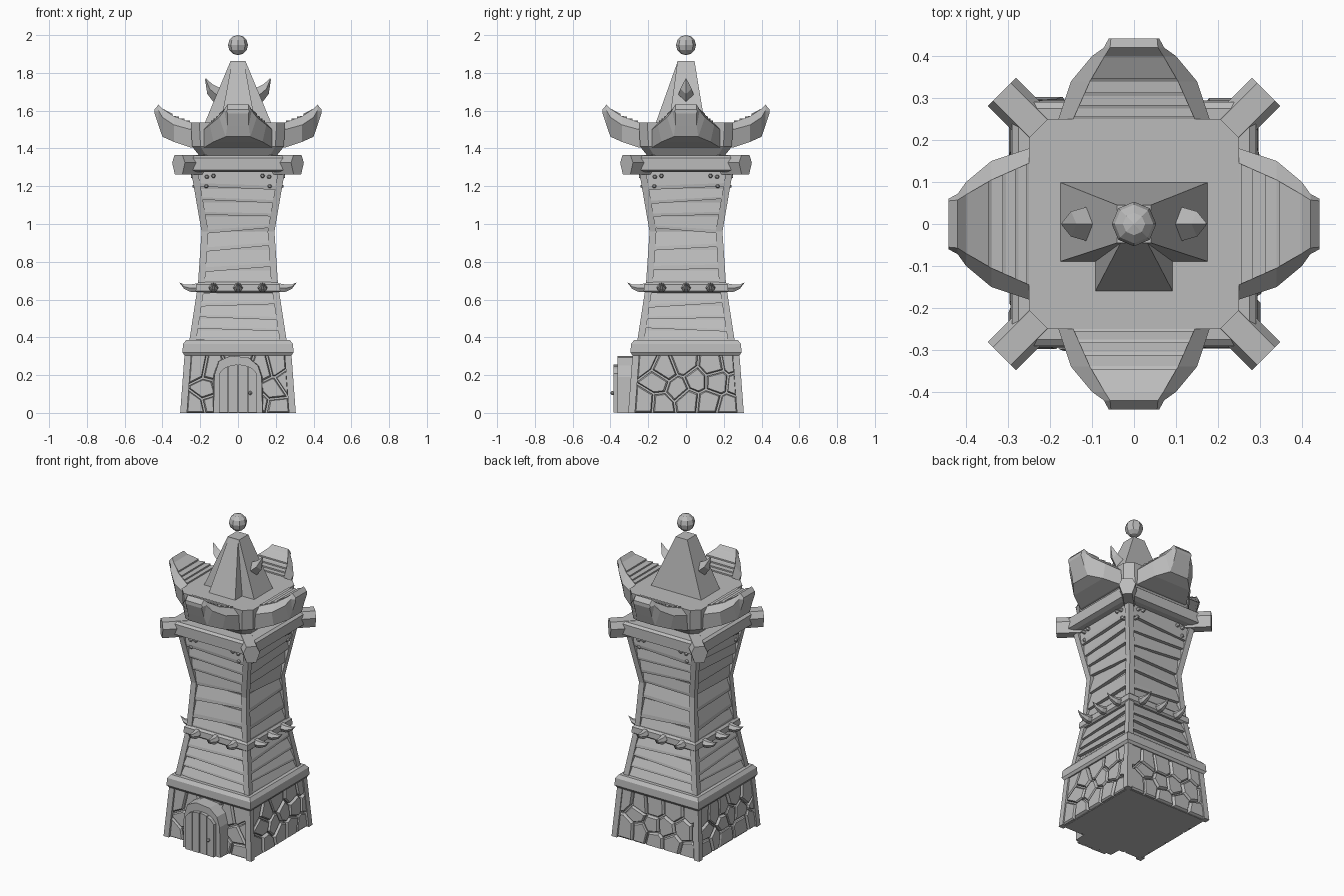
import bpy, bmesh, math, random
from mathutils import Matrix, Vector

if "Cube" in bpy.data.objects:
    bpy.data.objects.remove(bpy.data.objects["Cube"])

random.seed(7)
grey = bpy.data.materials.new("weathered_grey")
grey.diffuse_color = (0.5, 0.5, 0.5, 1)
grey.use_nodes = True
grey.node_tree.nodes["Principled BSDF"].inputs["Base Color"].default_value = grey.diffuse_color


def part(name, solids, copies=1):
    """Each solid is a list of rings lofted together; copies are turned about z."""
    bm = bmesh.new()
    for k in range(copies):
        turn = Matrix.Rotation(k * 2 * math.pi / copies, 3, 'Z')
        for rings in solids:
            rows = [[bm.verts.new(turn @ Vector(p)) for p in r] for r in rings]
            n = len(rows[0])
            for a, b in zip(rows, rows[1:]):
                for i in range(n):
                    j = (i + 1) % n
                    bm.faces.new((a[i], a[j], b[j], b[i]))
            bm.faces.new(rows[0][::-1])
            bm.faces.new(rows[-1])
    bmesh.ops.recalc_face_normals(bm, faces=bm.faces)
    me = bpy.data.meshes.new(name)
    bm.to_mesh(me)
    bm.free()
    me.materials.append(grey)
    ob = bpy.data.objects.new(name, me)
    bpy.context.collection.objects.link(ob)
    return ob


def rect(x0, x1, y0, y1, z):
    return [(x0, y0, z), (x1, y0, z), (x1, y1, z), (x0, y1, z)]


def square(h, z):
    return rect(-h, h, -h, h, z)


def chamfered(h, z, c=0.045):
    s = h - c
    return [(-s, -h, z), (s, -h, z), (h, -s, z), (h, s, z),
            (s, h, z), (-s, h, z), (-h, s, z), (-h, -s, z)]


def ball(name, r, loc, seg=8, rings=6):
    bpy.ops.mesh.primitive_uv_sphere_add(segments=seg, ring_count=rings, radius=r, location=loc)
    bpy.context.object.name = name
    bpy.context.object.data.materials.append(grey)


PROFILE = [(0, .306), (.31, .283), (.38, .258), (.68, .212), (.96, .193), (1.29, .25)]


def hw(z):
    """Half width of the tower at a height."""
    for (z0, a), (z1, b) in zip(PROFILE, PROFILE[1:]):
        if z <= z1:
            return a + (b - a) * (z - z0) / (z1 - z0)
    return PROFILE[-1][1]


# Tower core and corner posts
part("tower_core", [[square(h - .026, z) for z, h in PROFILE]])
part("corner_post", [[rect(h - .036, h, -h, -h + .036, z) for z, h in PROFILE]], 4)


# Stone base: irregular cells cut by the halfway lines between jittered seeds
def clip(poly, mid, n):
    out = []
    for a, b in zip(poly, poly[1:] + poly[:1]):
        da, db = (a - mid).dot(n), (b - mid).dot(n)
        if da <= 0:
            out.append(a)
        if da * db < 0:
            out.append(a + (b - a) * (da / (da - db)))
    return out


for k in range(4):
    seeds = [Vector((-.22 + .11 * i + (.05 if j % 2 else 0) + random.uniform(-.03, .03),
                     .05 + .1 * j + random.uniform(-.03, .03))) for i in range(5) for j in range(3)]
    stones = []
    turn = Matrix.Rotation(k * math.pi / 2, 3, 'Z')
    for s in seeds:
        cell = [Vector(p) for p in ((-.27, .002), (.27, .002), (.248, .312), (-.248, .312))]
        for t in seeds:
            if t != s:
                n = (t - s).normalized()
                cell = clip(cell, (s + t) / 2 - n * .005, n)
        if len(cell) < 3:
            continue
        c = sum(cell, Vector((0, 0))) / len(cell)
        out = random.uniform(.002, .01)
        stones.append([[turn @ Vector((p.x, -hw(p.y) + d, p.y)) for p in
                        [c + (q - c) * f for q in cell]]
                       for d, f in ((.03, 1), (.014, 1), (out, .88))])
    part("base_stones", stones)

# Horizontal wall planks, tilted at random, lower edge sticking out
edges = [.375, .44, .5, .57, .645, .685, .76, .87, .965, 1.045, 1.12, 1.19, 1.285]
for k in range(4):
    turn = Matrix.Rotation(k * math.pi / 2, 3, 'Z')
    planks = []
    for z0, z1 in zip(edges, edges[1:]):
        tilt = random.uniform(-.016, .016)
        rings = []
        for f, d in ((0, .004), (.2, .005), (.93, .021)):
            ring = []
            for sx, back in ((-1, 0), (1, 0), (1, 1), (-1, 1)):
                z = z0 + (z1 - z0) * f + sx * tilt * (1 - f)
                h = hw(z)
                ring.append(turn @ Vector((sx * (h - .034), -h + (.04 if back else d), z)))
            rings.append(ring)
        planks.append(rings)
    part("wall_planks", planks)

# Trim bands and the upper beam ring
part("lower_trim", [[square(.284, .305), square(.294, .32), square(.291, .365), square(.275, .385)]])
part("spike_band", [[square(.212, .635), square(.224, .645), square(.222, .68), square(.21, .692)]])
part("upper_beam_ring", [[square(.262, 1.275), square(.29, 1.285), square(.29, 1.35), square(.275, 1.362)]])

# Curved spikes, three on each side
spikes = []
for x in (-.13, 0, .13):
    spikes.append([[(x + r * math.cos(a * math.pi / 3), -d, z + r * math.sin(a * math.pi / 3))
                    for a in range(6)]
                   for d, z, r in ((.20, .664, .028), (.25, .66, .023), (.285, .668, .013), (.31, .69, .001))])
part("band_spikes", spikes, 4)

# Diagonal beam ends under the roof
s = math.sqrt(.5)
section = [(-.048, 1.325), (-.03, 1.364), (.03, 1.364), (.048, 1.325), (.028, 1.262), (-.028, 1.262)]
part("diagonal_beams", [[[((d + u) * s, (d - u) * s, z) for u, z in section] for d in (.2, .445)]], 4)

# Studs at the top corners of the walls
studs = []
for sx in (-1, 1):
    for x, z in ((.165, 1.25), (.168, 1.2), (.13, 1.255)):
        studs.append([[(sx * x + r * math.cos(a * math.pi / 3), -hw(z) + d, z + r * math.sin(a * math.pi / 3))
                       for a in range(6)] for d, r in ((.03, .012), (.003, .012), (-.006, .006))])
part("wall_studs", studs, 4)

# Roof block with cut corners
part("roof_block", [[chamfered(.18, 1.33, .03), chamfered(.243, 1.41), chamfered(.25, 1.538)]])

# Upturned eaves: distance, then half width and height of top, middle and bottom
eave = [(.20, .15, 1.53, .185, 1.5, .185, 1.40), (.25, .145, 1.538, .18, 1.5, .18, 1.405),
        (.34, .105, 1.57, .15, 1.525, .13, 1.435), (.40, .07, 1.61, .10, 1.565, .065, 1.462),
        (.42, .057, 1.632, .072, 1.6, .057, 1.52), (.442, .055, 1.607, .06, 1.597, .055, 1.585)]
rings = []
for d, wt, zt, wm, zm, wb, zb in eave:
    rings.append([(-wt, -d, zt), (wt, -d, zt), (wm, -d, zm), (wb, -d, zb), (-wb, -d, zb), (-wm, -d, zm)])
part("upturned_eaves", [rings], 4)

# Thin overlapping boards on top of the eaves
boards = []
for d0, d1 in ((.255, .275), (.282, .305), (.312, .338), (.346, .395)):
    def top(d):
        for a, b in zip(eave, eave[1:]):
            if d <= b[0]:
                f = (d - a[0]) / (b[0] - a[0])
                return a[1] + (b[1] - a[1]) * f, a[2] + (b[2] - a[2]) * f
    (w0, za), (w1, zb) = top(d0), top(d1)
    boards.append([[(-w0, -d0, za + e), (w0, -d0, za + e), (w1, -d1, zb + g), (-w1, -d1, zb + g)]
                   for e, g in ((-.01, -.01), (.009, .002))])
part("eave_boards", boards, 4)

# Spire with a front wing, side horns and a floating ball
part("spire", [[rect(-.178, .178, -.09, .1, 1.53), rect(-.04, .04, -.045, .045, 1.862)],
               [rect(-.093, .093, -.162, 0, 1.53), rect(-.032, .032, -.045, 0, 1.858)]])
horn = [(.07, 1.67, .036, .035), (.115, 1.685, .04, .036), (.15, 1.715, .03, .026), (.172, 1.768, .003, .004)]
part("spire_horns", [[[(x, -w, z), (x + h * .5, 0, z - h), (x, w, z), (x - h * .5, 0, z + h)]
                      for x, z, w, h in horn]], 2)
ball("spire_ball", .053, (0, 0, 1.947))

# Doorway surround, plank door and handle
arch = [(-.13, 0), (.13, 0), (.125, .19), (.105, .25), (.055, .293), (-.04, .302), (-.1, .275), (-.125, .2)]
part("door_surround", [[[(x * f, y, z) for x, z in arch] for y, f in ((-.24, 1.06), (-.362, 1))]])
slats = []
for i in range(4):
    x0, x1 = -.102 + i * .051 + .002, -.102 + (i + 1) * .051 - .002
    tops = [(x, .19 + .066 * math.sqrt(max(0, 1 - (x / .104) ** 2))) for x in (x1, (x0 + x1) / 2, x0)]
    slats.append([[(x, y, z) for x, z in [(x0, .003), (x1, .003)] + tops]
                  for y in (-.34, -.383 - .002 * (i % 2))])
part("door_planks", slats)
ball("door_handle", .011, (.065, -.39, .105), 6, 4)
